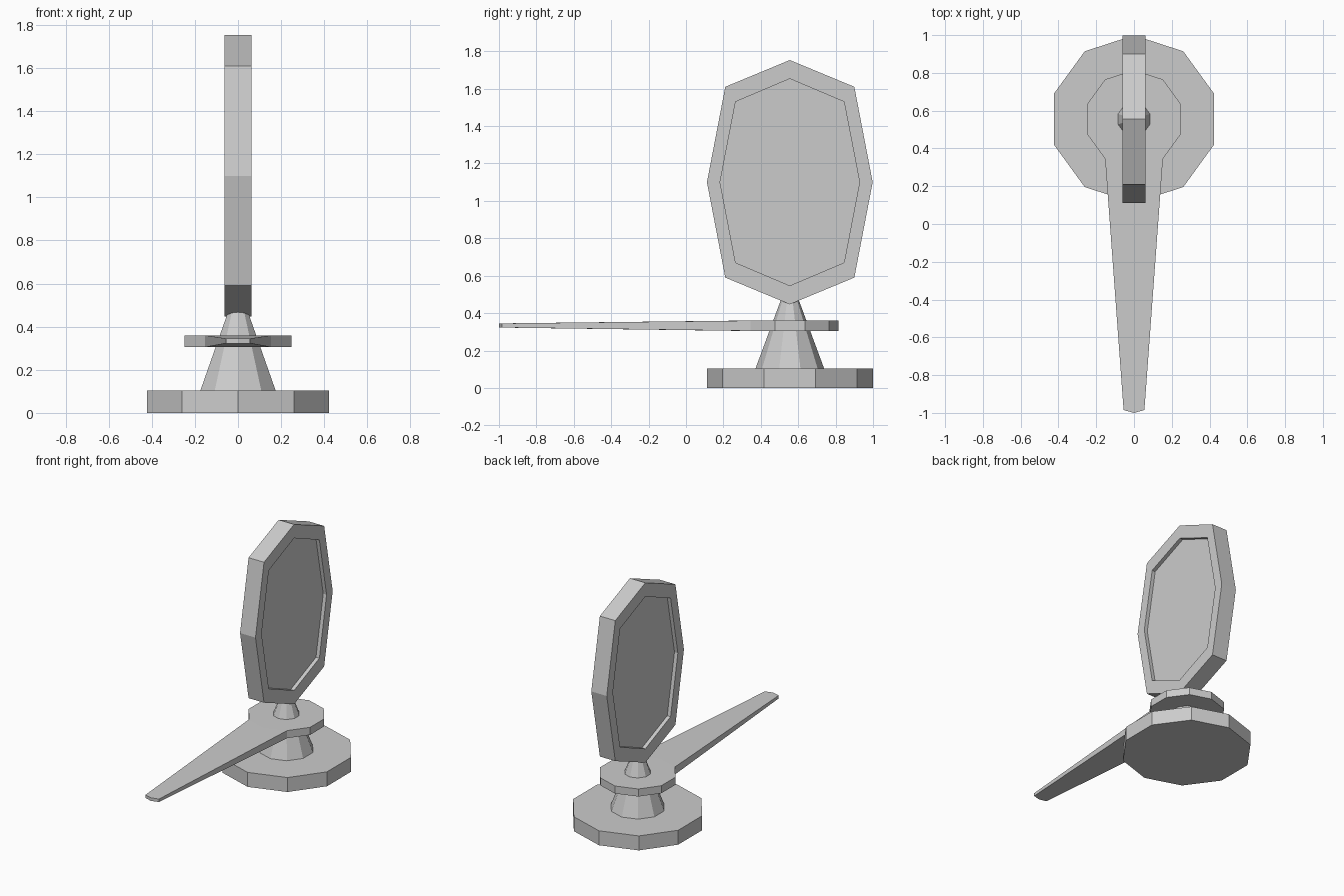
import bpy, bmesh
from math import sin, cos, pi

if "Cube" in bpy.data.objects:
    bpy.data.objects.remove(bpy.data.objects["Cube"])

CY = 0.555  # y of the stand's axis


def make(name, bm):
    bmesh.ops.recalc_face_normals(bm, faces=bm.faces)
    me = bpy.data.meshes.new(name)
    bm.to_mesh(me)
    bm.free()
    ob = bpy.data.objects.new(name, me)
    bpy.context.collection.objects.link(ob)
    return ob


def ring(r, n=10):
    # polygon with a corner pointing to +y
    return [(r * sin(2 * pi * i / n), CY + r * cos(2 * pi * i / n)) for i in range(n)]


def loft(name, rings):
    bm = bmesh.new()
    loops = [[bm.verts.new(p) for p in r] for r in rings]
    n = len(loops[0])
    for a, b in zip(loops, loops[1:]):
        for i in range(n):
            bm.faces.new((a[i], a[(i + 1) % n], b[(i + 1) % n], b[i]))
    bm.faces.new(loops[0])
    bm.faces.new(loops[-1])
    return make(name, bm)


def disc(r, z):
    return [(x, y, z) for x, y in ring(r)]


# Stand: base plate and tapering post
loft("base", [disc(0.444, 0), disc(0.444, 0.105)])
loft("post", [disc(0.185, 0.10), disc(0.048, 0.47)])

# Pivot disc with the long handle drawn out of its front corners
bm = bmesh.new()
pts = ring(0.26)
tip = [(0.055, -0.985), (0, -1.0), (-0.055, -0.985)]
levels = []
for z, zt in ((0.305, 0.323), (0.36, 0.345)):
    d = [bm.verts.new((x, y, z)) for x, y in pts]
    t = [bm.verts.new((x, y, zt)) for x, y in tip]
    bm.faces.new(d)
    for i in range(2):
        bm.faces.new((d[4 + i], d[5 + i], t[i + 1], t[i]))
    levels.append(d[:5] + t + d[6:])
lo, hi = levels
# the disc's hidden front corner is absorbed by the handle
for i in range(len(lo)):
    j = (i + 1) % len(lo)
    bm.faces.new((lo[i], lo[j], hi[j], hi[i]))
make("handle", bm)


# Mirror: octagonal frame with a recessed panel on both sides
def octagon(x, top, sh_y, sh_z, side):
    q = [(0, top), (sh_y, sh_z), (side, 0), (sh_y, -sh_z),
         (0, -top), (-sh_y, -sh_z), (-side, 0), (-sh_y, sh_z)]
    return [(x, CY + y, 1.10 + z) for y, z in q]


outer = (0.653, 0.345, 0.51, 0.443)
inner = (0.553, 0.29, 0.43, 0.373)
T, D = 0.062, 0.035
loft("mirror", [octagon(-D, *inner), octagon(-T, *inner), octagon(-T, *outer),
                octagon(T, *outer), octagon(T, *inner), octagon(D, *inner)])
